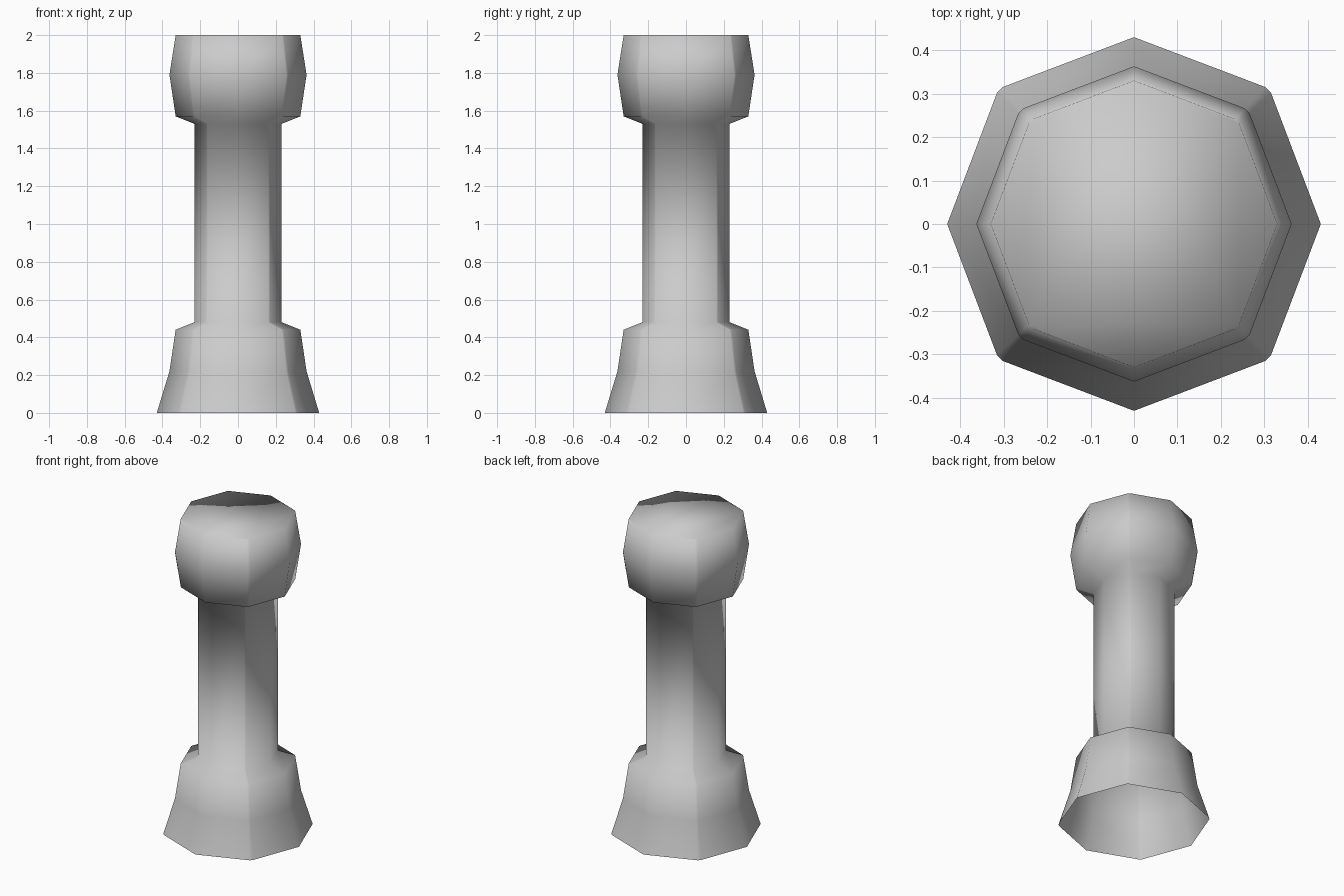
import bpy, bmesh
from mathutils import Matrix, Vector
from math import pi

if "Cube" in bpy.data.objects:
    bpy.data.objects.remove(bpy.data.objects["Cube"])

# Column outline from foot to top: (radius, height)
PROFILE = [(0.43, 0.0), (0.363, 0.22), (0.33, 0.44), (0.23, 0.48),
           (0.23, 1.53), (0.33, 1.57), (0.363, 1.79), (0.33, 2.0)]

# Unit octagon with slightly blunted diagonal corners, one quarter repeated
QUARTER = [(1.0, 0.0), (0.733, 0.703), (0.703, 0.733)]


def outline():
    return [Matrix.Rotation(q * pi / 2, 2) @ Vector(p) for q in range(4) for p in QUARTER]


def loft(name, profile):
    bm = bmesh.new()
    section = outline()
    rings = [[bm.verts.new((r * p.x, r * p.y, z)) for p in section] for r, z in profile]
    n = len(section)
    for low, high in zip(rings, rings[1:]):
        for i in range(n):
            j = (i + 1) % n
            bm.faces.new((low[i], low[j], high[j], high[i]))
    # flat top, open foot
    bm.faces.new(rings[-1])
    for f in bm.faces:
        f.smooth = True
    mesh = bpy.data.meshes.new(name)
    bm.to_mesh(mesh)
    bm.free()
    obj = bpy.data.objects.new(name, mesh)
    bpy.context.collection.objects.link(obj)
    return obj


# Pillar: flared base, straight shaft and swollen capital in one skin
loft("pillar", PROFILE)
